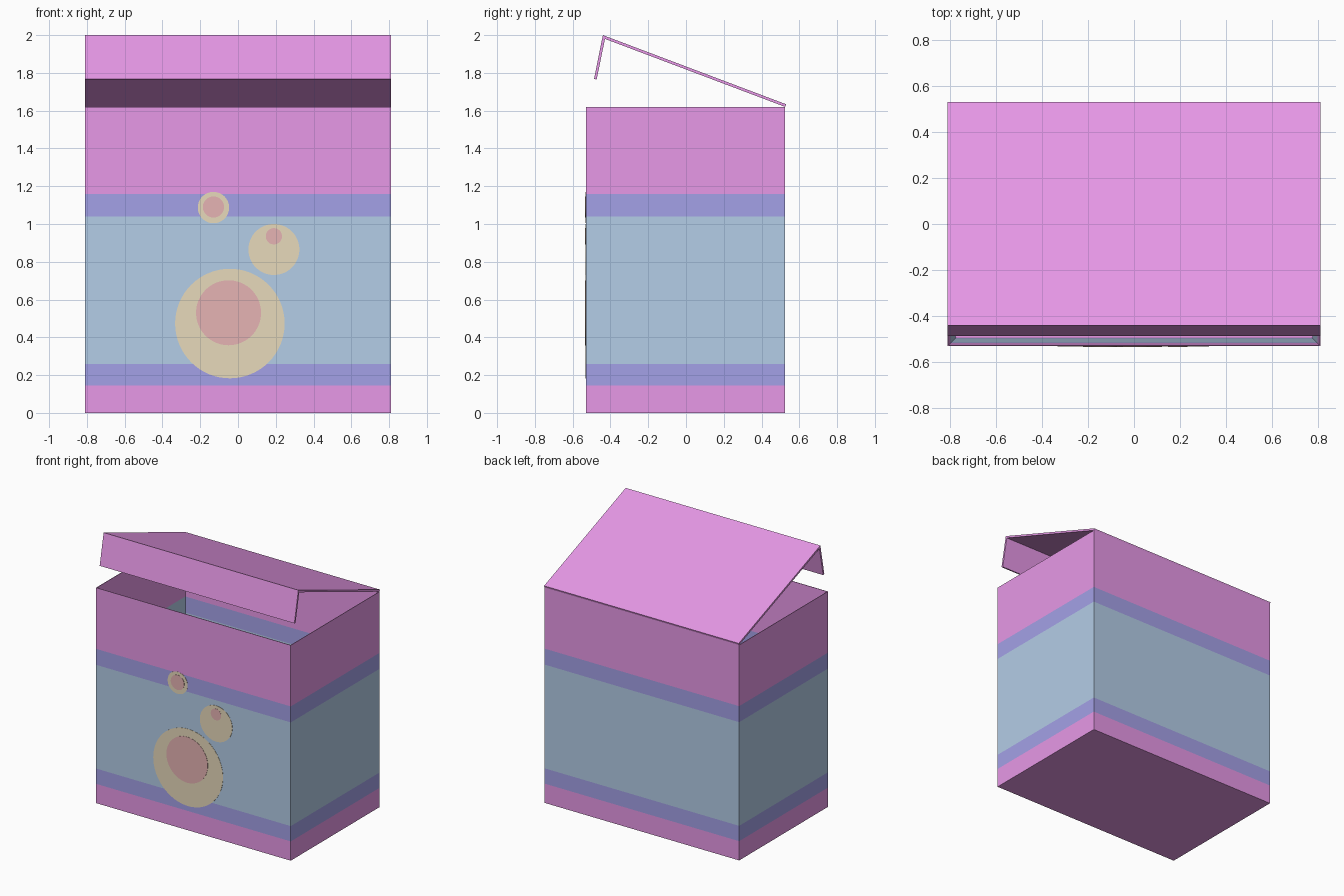
import bpy, bmesh, math

if "Cube" in bpy.data.objects:
    bpy.data.objects.remove(bpy.data.objects["Cube"])


def material(name, rgb):
    """Flat material from 0-255 sRGB values."""
    m = bpy.data.materials.new(name)
    lin = [((c / 255 + 0.055) / 1.055) ** 2.4 for c in rgb]
    m.diffuse_color = (*lin, 1)
    m.use_nodes = True
    m.node_tree.nodes["Principled BSDF"].inputs["Base Color"].default_value = m.diffuse_color
    return m


PINK = material("orchid pink", (231, 152, 231))
VIOLET = material("periwinkle violet", (164, 161, 231))
BLUE = material("pale blue", (180, 205, 231))
CREAM = material("cream", (231, 218, 187))
ROSE = material("rose", (230, 179, 180))


def finish(name, bm, mats):
    bmesh.ops.recalc_face_normals(bm, faces=bm.faces)
    me = bpy.data.meshes.new(name)
    bm.to_mesh(me)
    bm.free()
    for m in mats:
        me.materials.append(m)
    ob = bpy.data.objects.new(name, me)
    bpy.context.collection.objects.link(ob)
    return ob


HALF_X, FRONT, BACK, TOP = 0.81, -0.53, 0.525, 1.62
FLOOR = 0.03
CUTS = [0.145, 0.26, 1.04, 1.16]


# Open box: outer rings going up, then slightly tapered inner rings going down
def ring(bm, z, inset):
    x, f, b = HALF_X - inset, FRONT + inset, BACK - inset
    return [bm.verts.new((px, py, z)) for px, py in ((-x, f), (x, f), (x, b), (-x, b))]


def inner_inset(z):
    return 0.004 + 0.034 * (TOP - z) / (TOP - FLOOR)


bm = bmesh.new()
rings = [ring(bm, z, 0) for z in [0] + CUTS + [TOP]]
rings += [ring(bm, z, inner_inset(z)) for z in [TOP] + CUTS[::-1] + [FLOOR]]
bm.faces.new(rings[0])
bm.faces.new(rings[-1])
for k, (lo, hi) in enumerate(zip(rings, rings[1:])):
    for i in range(4):
        j = (i + 1) % 4
        f = bm.faces.new((lo[i], lo[j], hi[j], hi[i]))
        # Stripe colours by height; the inner ends have no upper violet stripe
        z = f.calc_center_median().z
        if CUTS[1] < z < CUTS[2]:
            f.material_index = 2
        elif CUTS[0] < z < CUTS[3]:
            inner_end = k > 5 and i in (1, 3) and z > CUTS[2]
            f.material_index = 2 if inner_end else 1
finish("box_body", bm, [PINK, VIOLET, BLUE])

# Lid with bent front flap: side profile extruded across the width
profile = [(0.525, 1.62), (0.53, 1.634), (-0.44, 2.0),
           (-0.487, 1.768), (-0.473, 1.765), (-0.429, 1.98)]
bm = bmesh.new()
sides = [[bm.verts.new((x, y, z)) for y, z in profile] for x in (-HALF_X, HALF_X)]
for s in sides:
    bm.faces.new(s)
for i in range(len(profile)):
    j = (i + 1) % len(profile)
    bm.faces.new((sides[0][i], sides[0][j], sides[1][j], sides[1][i]))
finish("lid", bm, [PINK])


# Round spots on the front: thin discs
def disc(name, x, z, r, y, mat):
    bm = bmesh.new()
    n = 64
    ring_pts = [(x + r * math.cos(2 * math.pi * i / n),
                 z + r * math.sin(2 * math.pi * i / n)) for i in range(n)]
    front = [bm.verts.new((px, y, pz)) for px, pz in ring_pts]
    back = [bm.verts.new((px, FRONT + 0.001, pz)) for px, pz in ring_pts]
    bm.faces.new(front)
    bm.faces.new(back)
    for i in range(n):
        j = (i + 1) % n
        bm.faces.new((front[i], front[j], back[j], back[i]))
    finish(name, bm, [mat])


spots = [("large", (-0.043, 0.473, 0.29), (-0.05, 0.53, 0.172)),
         ("medium", (0.19, 0.865, 0.135), (0.19, 0.935, 0.043)),
         ("small", (-0.13, 1.087, 0.083), (-0.13, 1.09, 0.056))]
for size, outer, core in spots:
    disc(size + "_spot", *outer, FRONT - 0.002, CREAM)
    disc(size + "_spot_centre", *core, FRONT - 0.004, ROSE)
